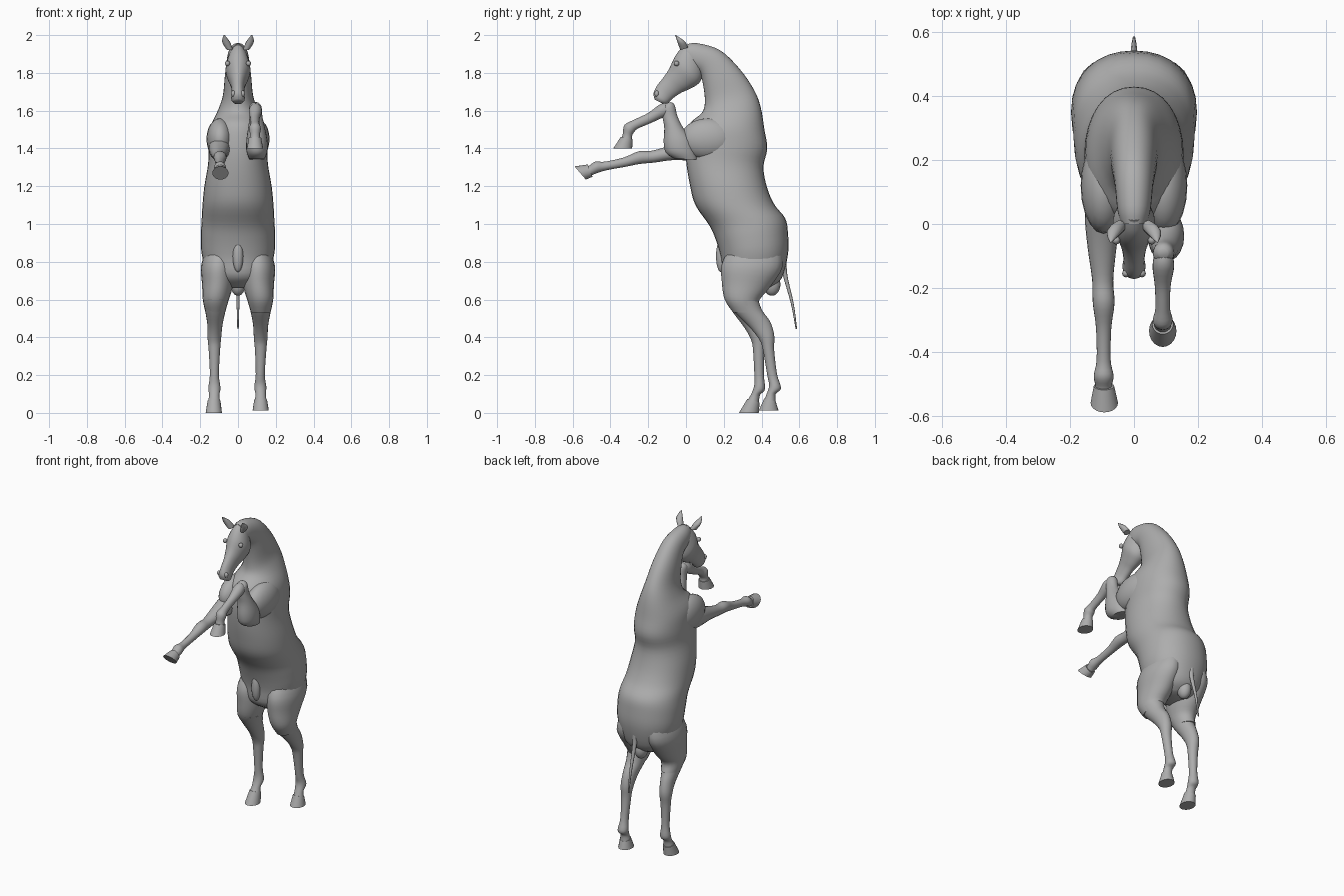
import bpy, bmesh, math
from mathutils import Vector

grey = bpy.data.materials.new("horse grey")
grey.diffuse_color = (0.42, 0.42, 0.42, 1)


def finish(bm, name, angle=50):
    """Turn a bmesh into a smooth shaded object."""
    bmesh.ops.recalc_face_normals(bm, faces=bm.faces)
    me = bpy.data.meshes.new(name)
    bm.to_mesh(me)
    bm.free()
    me.materials.append(grey)
    ob = bpy.data.objects.new(name, me)
    bpy.context.collection.objects.link(ob)
    bpy.ops.object.select_all(action='DESELECT')
    ob.select_set(True)
    bpy.context.view_layer.objects.active = ob
    bpy.ops.object.shade_smooth_by_angle(angle=math.radians(angle))
    return ob


def spline(rows, t, i):
    """Catmull-Rom blend between section i and i + 1."""
    n = len(rows) - 1
    a, b, c, d = (rows[min(max(k, 0), n)] for k in (i - 1, i, i + 1, i + 2))
    return [0.5 * (2 * q + (r - p) * t + (2 * p - 5 * q + 4 * r - s) * t * t
            + (3 * q - p - 3 * r + s) * t ** 3) for p, q, r, s in zip(a, b, c, d)]


def loft(name, rows, steps=4, sides=20, power=2.0, side=1):
    """Skin oval sections: x centre, first edge y z, second edge y z, half width."""
    full = [spline(rows, k / steps, i) for i in range(len(rows) - 1) for k in range(steps)]
    full.append(rows[-1])
    bm = bmesh.new()
    rings = []
    for x, y1, z1, y2, z2, w in full:
        mid = Vector((x * side, (y1 + y2) / 2, (z1 + z2) / 2))
        arm = Vector((0, (y2 - y1) / 2, (z2 - z1) / 2))
        ring = []
        for k in range(sides):
            a = 2 * math.pi * k / sides
            c, s = math.cos(a), math.sin(a)
            c = math.copysign(abs(c) ** (2 / power), c)
            s = math.copysign(abs(s) ** (2 / power), s)
            ring.append(bm.verts.new(mid + arm * c + Vector((w * s, 0, 0))))
        rings.append(ring)
    for r, q in zip(rings, rings[1:]):
        for k in range(sides):
            j = (k + 1) % sides
            bm.faces.new((r[k], r[j], q[j], q[k]))
    bm.faces.new(rings[0])
    bm.faces.new(rings[-1])
    return finish(bm, name)


def ball(name, centre, radii):
    bm = bmesh.new()
    bmesh.ops.create_uvsphere(bm, u_segments=20, v_segments=12, radius=1)
    bmesh.ops.scale(bm, vec=radii, verts=bm.verts)
    bmesh.ops.translate(bm, vec=centre, verts=bm.verts)
    return finish(bm, name)


# Trunk and arched neck, rump to poll
loft("body", [
    (0, .28, .66, .44, .66, .08), (0, .20, .72, .505, .71, .15),
    (0, .185, .82, .54, .84, .19), (0, .16, .91, .54, .95, .197),
    (0, .125, .99, .525, 1.03, .193), (0, .05, 1.10, .47, 1.10, .188),
    (0, .02, 1.21, .43, 1.19, .178), (0, .0, 1.34, .41, 1.30, .158),
    (0, .0, 1.44, .43, 1.40, .155), (0, .02, 1.53, .415, 1.50, .145),
    (0, .085, 1.59, .395, 1.62, .105), (0, .10, 1.65, .36, 1.71, .08),
    (0, .09, 1.74, .285, 1.82, .07), (0, .07, 1.80, .18, 1.92, .06),
    (0, .03, 1.82, .06, 1.957, .052), (0, .0, 1.84, .0, 1.95, .04)],
    sides=32, power=2.15)

# Head, poll to lips
loft("head", [
    (0, .01, 1.955, .08, 1.86, .038), (0, -.03, 1.925, .087, 1.79, .056),
    (0, -.062, 1.88, .068, 1.745, .066), (0, -.09, 1.82, .02, 1.715, .051),
    (0, -.12, 1.775, -.025, 1.695, .038), (0, -.155, 1.73, -.07, 1.665, .033),
    (0, -.172, 1.69, -.098, 1.637, .036), (0, -.165, 1.658, -.12, 1.635, .025)],
    sides=24)

# Dock and thin tail
loft("tail", [
    (0, .49, .87, .535, .86, .025), (0, .51, .74, .535, .74, .014),
    (0, .555, .58, .57, .58, .008), (0, .58, .445, .588, .445, .004)], sides=10)

for s, word in ((1, "left"), (-1, "right")):
    # Ears, eyes, nostrils and shoulder muscles
    loft(word + "_ear", [
        (.045, -.03, 1.92, .012, 1.935, .018), (.064, -.045, 1.962, -.008, 1.968, .021),
        (.073, -.058, 2.0, -.054, 2.0, .003)], sides=10, side=s)
    ball(word + "_eye", (s * .056, -.05, 1.85), (.013, .014, .014))
    ball(word + "_nostril", (s * .025, -.155, 1.69), (.012, .012, .016))
    ball(word + "_shoulder", (s * .095, .12, 1.45), (.072, .15, .11))

    # Thigh
    loft(word + "_thigh", [
        (.09, .25, .90, .50, .88, .07), (.105, .19, .79, .51, .77, .09),
        (.108, .19, .69, .44, .66, .082), (.118, .205, .60, .385, .59, .068),
        (.12, .25, .53, .395, .535, .052)], side=s)

# Lower hind legs, the left one set further back
loft("left_hind_leg", [
    (.118, .205, .60, .385, .59, .068), (.12, .26, .53, .405, .54, .053),
    (.12, .34, .45, .447, .48, .04), (.12, .39, .385, .467, .41, .036),
    (.12, .408, .33, .467, .33, .03), (.118, .43, .20, .482, .205, .024),
    (.118, .44, .145, .503, .13, .032), (.12, .425, .095, .475, .10, .027),
    (.12, .41, .06, .475, .055, .033)], side=1)
loft("left_hind_hoof", [
    (.12, .415, .078, .475, .06, .034), (.12, .385, .012, .49, .012, .043)],
    steps=1, side=1)
loft("right_hind_leg", [
    (.118, .205, .60, .38, .59, .068), (.12, .25, .53, .385, .54, .053),
    (.122, .31, .45, .41, .48, .04), (.125, .345, .385, .425, .41, .036),
    (.125, .355, .33, .415, .33, .03), (.125, .362, .20, .412, .205, .024),
    (.125, .36, .14, .418, .125, .032), (.126, .34, .09, .392, .095, .027),
    (.127, .32, .06, .385, .05, .033)], side=-1)
loft("right_hind_hoof", [
    (.127, .325, .075, .39, .055, .034), (.128, .28, 0, .385, 0, .043)],
    steps=1, side=-1)

# Outstretched right foreleg
loft("right_foreleg", [
    (.09, .12, 1.50, .16, 1.33, .06), (.098, .02, 1.46, .03, 1.335, .056),
    (.10, -.08, 1.418, -.07, 1.338, .045), (.098, -.18, 1.388, -.17, 1.325, .033),
    (.095, -.25, 1.385, -.245, 1.318, .034), (.095, -.33, 1.352, -.32, 1.303, .024),
    (.095, -.43, 1.33, -.42, 1.285, .022), (.095, -.48, 1.33, -.47, 1.27, .031),
    (.095, -.515, 1.307, -.498, 1.258, .026), (.094, -.54, 1.30, -.52, 1.25, .03)],
    side=-1)
loft("right_fore_hoof", [
    (.094, -.52, 1.315, -.495, 1.25, .032), (.093, -.59, 1.305, -.53, 1.235, .043)],
    steps=1, side=-1)

# Folded left foreleg
loft("left_forearm", [
    (.10, -.06, 1.345, .06, 1.34, .04), (.10, -.105, 1.375, .05, 1.39, .055),
    (.10, -.118, 1.43, .03, 1.45, .056), (.098, -.115, 1.51, -.015, 1.51, .044),
    (.095, -.125, 1.57, -.045, 1.57, .034), (.092, -.125, 1.615, -.06, 1.63, .032),
    (.092, -.105, 1.64, -.08, 1.645, .015)])
loft("left_fore_cannon", [
    (.092, -.075, 1.635, -.085, 1.575, .024), (.092, -.13, 1.637, -.13, 1.56, .034),
    (.09, -.20, 1.588, -.185, 1.535, .025), (.09, -.275, 1.552, -.255, 1.505, .023),
    (.09, -.325, 1.525, -.273, 1.488, .031), (.09, -.335, 1.475, -.285, 1.468, .026),
    (.09, -.345, 1.44, -.285, 1.44, .03)])
loft("left_fore_hoof", [
    (.09, -.345, 1.462, -.282, 1.45, .033), (.09, -.385, 1.40, -.285, 1.40, .043)],
    steps=1)

# Underside anatomy
ball("sheath", (0, .185, .83), (.028, .026, .085))
ball("groin", (0, .455, .68), (.04, .045, .06))
